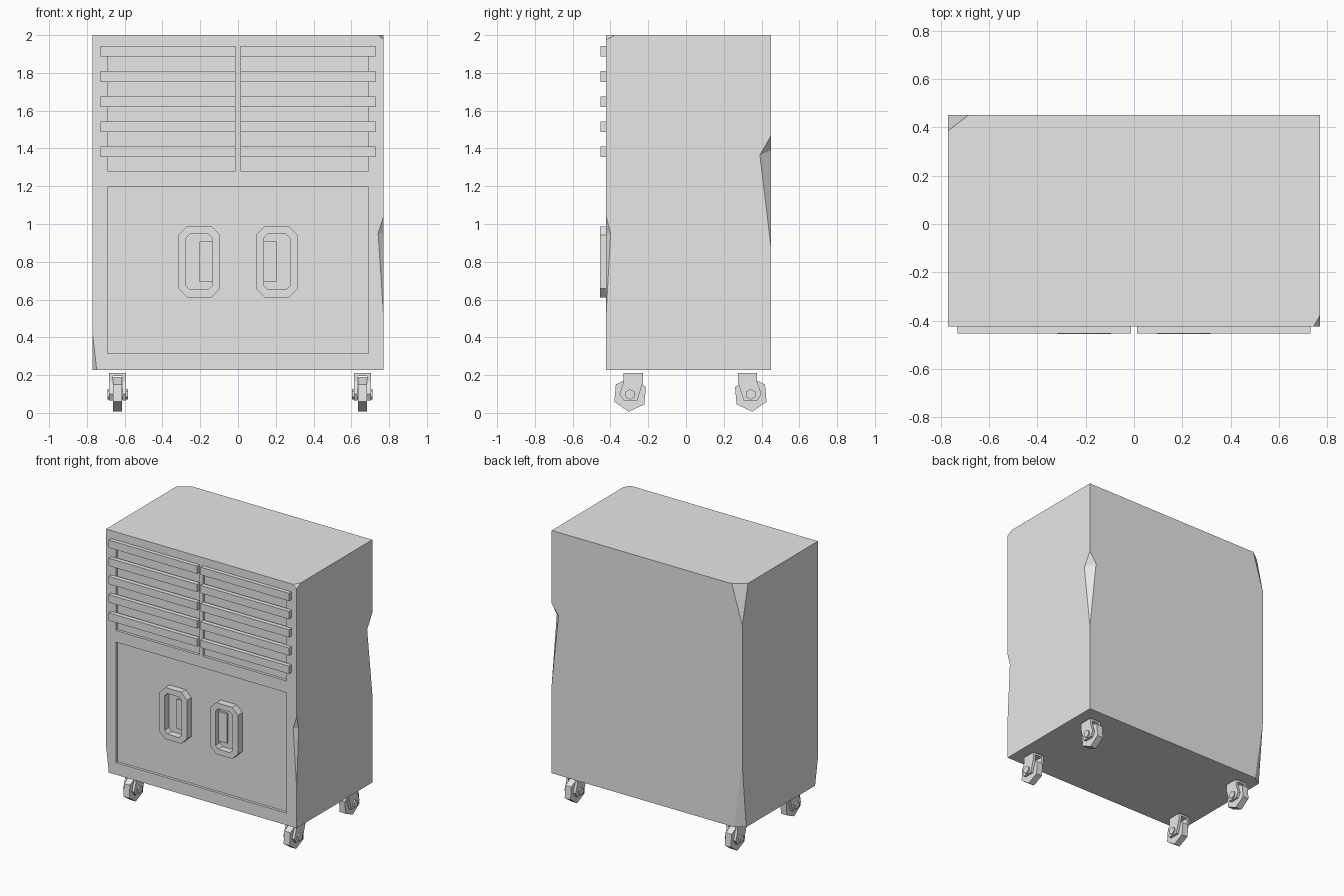
import bpy, bmesh
from mathutils import Vector

if "Cube" in bpy.data.objects:
    bpy.data.objects.remove(bpy.data.objects["Cube"], do_unlink=True)

grey = bpy.data.materials.new("plain_grey")
grey.use_nodes = True
grey.diffuse_color = (0.8, 0.8, 0.8, 1)
grey.node_tree.nodes["Principled BSDF"].inputs["Base Color"].default_value = (0.8, 0.8, 0.8, 1)


def finish(name, bm):
    bmesh.ops.recalc_face_normals(bm, faces=bm.faces[:])
    mesh = bpy.data.meshes.new(name)
    bm.to_mesh(mesh)
    bm.free()
    mesh.materials.append(grey)
    obj = bpy.data.objects.new(name, mesh)
    bpy.context.scene.collection.objects.link(obj)
    return obj


def add_box(bm, x, y, z):
    """Box from (low, high) ranges."""
    verts = bmesh.ops.create_cube(bm, size=1)["verts"]
    for v in verts:
        for i, (lo, hi) in enumerate((x, y, z)):
            v.co[i] = hi if v.co[i] > 0 else lo


def add_prism(bm, outline, x0, x1):
    """Side profile of (y, z) points, extruded along x."""
    face = bm.faces.new([bm.verts.new((x0, y, z)) for y, z in outline])
    moved = bmesh.ops.extrude_face_region(bm, geom=[face])["geom"]
    bm.faces.new([v for v in reversed(face.verts)]) if not face.is_valid else None
    verts = [g for g in moved if isinstance(g, bmesh.types.BMVert)]
    bmesh.ops.translate(bm, vec=(x1 - x0, 0, 0), verts=verts)


def box(name, x, y, z):
    bm = bmesh.new()
    add_box(bm, x, y, z)
    return finish(name, bm)


def chip_cutter(points, pivot_points):
    """Wedge whose inner planes pass through the given points."""
    pts = [Vector(p) for p in points]
    pivot = sum((Vector(p) for p in pivot_points), Vector()) / len(pivot_points)
    if len(pts) == 3:
        out = (pts[1] - pts[0]).cross(pts[2] - pts[0]).normalized()
    else:
        out = Vector((pivot.x, pivot.y, 0)).normalized()
    if out.dot(pivot - Vector((0, 0, 1.1))) < 0:
        out = -out
    bm = bmesh.new()
    for p in [pivot + (p - pivot) * 3 for p in pts] + [pivot + out * 0.4]:
        bm.verts.new(p)
    bmesh.ops.convex_hull(bm, input=bm.verts[:])
    return finish("chip_cutter", bm)


# Cabinet body
W, FRONT, BACK, LOW, TOP = 0.77, -0.423, 0.45, 0.227, 2.0
PANEL = FRONT + 0.02
body = box("cabinet_body", (-W, W), (FRONT, BACK), (LOW, TOP))

# Recessed door panel and vent openings
cutters = [box("door_cutter", (-0.69, 0.69), (-0.6, PANEL), (0.315, 1.195))]
for lo, hi in ((-0.69, -0.013), (0.013, 0.69)):
    cutters.append(box("vent_cutter", (lo, hi), (-0.6, PANEL), (1.28, 1.92)))

# Chipped corners
for corner in (
    ((-W, 0.385, TOP), (-0.685, BACK, TOP), (-W, BACK, 1.715)),
    ((0.743, FRONT, TOP), (W, -0.376, TOP), (W, FRONT, 1.975)),
    ((-0.748, FRONT, LOW), (-W, -0.39, LOW), (-W, FRONT, 0.42)),
    ((-0.70, BACK, LOW), (-W, 0.405, LOW), (-W, BACK, 0.70)),
):
    cutters.append(chip_cutter(corner, corner))

# Dents along the left vertical edges
for top, bottom, side, face in (
    ((W, BACK, 1.467), (W, BACK, 0.875), (W, 0.391, 1.366), (0.715, BACK, 1.39)),
    ((W, FRONT, 1.04), (W, FRONT, 0.52), (W, -0.399, 0.95), (0.742, FRONT, 0.95)),
):
    cutters.append(chip_cutter((top, bottom, side, face), (side, face)))

for cutter in cutters:
    cutter.hide_render = True
    mod = body.modifiers.new("cut", "BOOLEAN")
    mod.operation, mod.solver, mod.object = "DIFFERENCE", "EXACT", cutter
bpy.context.view_layer.update()
graph = bpy.context.evaluated_depsgraph_get()
cut_mesh = bpy.data.meshes.new_from_object(body.evaluated_get(graph))
body.modifiers.clear()
body.data = cut_mesh
for cutter in cutters:
    bpy.data.objects.remove(cutter, do_unlink=True)

# Vent slats
for side, sign in (("left", 1), ("right", -1)):
    bm = bmesh.new()
    for i in range(5):
        z = 1.914 - i * 0.133
        add_box(bm, sorted((sign * 0.013, sign * 0.729)), (-0.452, FRONT + 0.005), (z - 0.028, z + 0.028))
    finish(side + "_vent_slats", bm)


def octagon(cx, cz, half_w, half_h, cut):
    w, h = half_w, half_h
    quarter = [(w, h - cut), (w - cut, h)]
    pts = quarter + [(-x, z) for x, z in reversed(quarter)]
    pts += [(-x, -z) for x, z in pts]
    return [(cx + x, cz + z) for x, z in pts]


# Door handles: raised octagonal frame with a small grip plate
for side, sign in (("left", 1), ("right", -1)):
    cx, cz = sign * 0.206, 0.80
    bm = bmesh.new()
    loops = []
    for half_w, half_h, cut, y in ((0.111, 0.188, 0.046, PANEL), (0.111, 0.188, 0.046, -0.454),
                                   (0.069, 0.148, 0.022, -0.454), (0.069, 0.148, 0.022, PANEL)):
        loops.append([bm.verts.new((x, y, z)) for x, z in octagon(cx, cz, half_w, half_h, cut)])
    for a, b in zip(loops, loops[1:] + loops[:1]):
        for i in range(8):
            j = (i + 1) % 8
            bm.faces.new((a[i], a[j], b[j], b[i]))
    finish(side + "_handle_frame", bm)
    box(side + "_handle_grip", sorted((sign * 0.137, sign * 0.203)), (-0.418, PANEL), (0.692, 0.907))


def hexagon(cy, cz, radius, start):
    ray = Vector((0, radius, 0))
    from_angle = [start + 60 * i for i in range(6)]
    pts = []
    for a in from_angle:
        v = Vector((radius, 0))
        m = math.radians(a)
        pts.append((cy + v.x * math.cos(m), cz + v.x * math.sin(m)))
    return pts


import math

# Casters: fork with two cheeks, hexagonal wheel and axle
HUB = 0.098
CHEEK = ((-0.034, 0.21), (0.069, 0.21), (0.069, 0.165), (0.038, 0.066),
         (-0.035, 0.066), (-0.056, 0.10), (-0.034, 0.165))
for x_name, cx in (("left", 0.658), ("right", -0.637)):
    for y_name, cy, lean in (("front", -0.296, 1), ("back", 0.343, -1)):
        name = y_name + "_" + x_name + "_caster_"
        bm = bmesh.new()
        outline = [(cy + lean * y, z) for y, z in CHEEK]
        for a, b in ((-0.045, -0.026), (0.026, 0.045)):
            add_prism(bm, outline, cx + a, cx + b)
        add_box(bm, (cx - 0.026, cx + 0.026), sorted((cy - lean * 0.034, cy + lean * 0.069)), (0.195, 0.21))
        finish(name + "fork", bm)
        bm = bmesh.new()
        add_prism(bm, hexagon(cy, HUB, 0.092, -90 - 5 * lean), cx - 0.024, cx + 0.024)
        finish(name + "wheel", bm)
        bm = bmesh.new()
        add_prism(bm, hexagon(cy, HUB, 0.028, 30), cx - 0.055, cx + 0.055)
        finish(name + "axle", bm)
